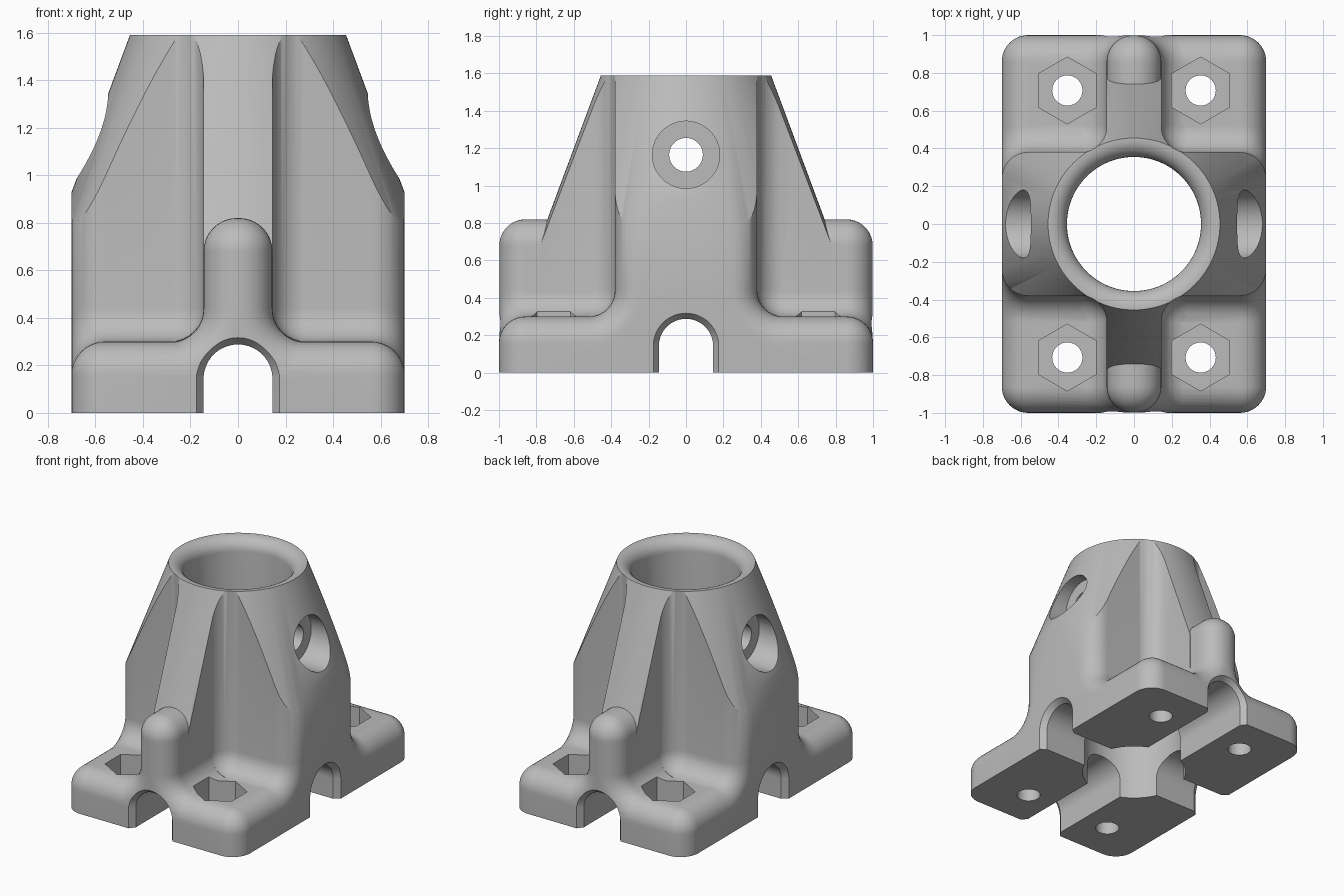
import bpy, bmesh
from math import sin, cos, pi, sqrt, radians

cube = bpy.data.objects.get("Cube")
if cube:
    bpy.data.objects.remove(cube)

R = 0.14          # common fillet radius
TOP = 1.59        # height of the socket rim

grey = bpy.data.materials.new("plain_grey")
grey.use_nodes = True
grey.diffuse_color = (0.5, 0.5, 0.5, 1)
grey.node_tree.nodes["Principled BSDF"].inputs["Base Color"].default_value = (0.5, 0.5, 0.5, 1)


def arc(cx, cy, r, start, end, n=10):
    r = max(r, 0.001)
    angles = [radians(start + (end - start) * i / n) for i in range(n + 1)]
    return [(cx + r * cos(a), cy + r * sin(a)) for a in angles]


def mirrored(half):
    return half + [(-u, v) for u, v in reversed(half)]


def place(axis, t, ring):
    """Put a flat ring at distance t along an axis."""
    if axis == "x":
        return [(t, u, v) for u, v in ring]
    if axis == "y":
        return [(u, t, v) for u, v in ring]
    return [(u, v, t) for u, v in ring]


def loft(name, axis, sections):
    """Skin closed rings, given as (distance, ring), into a capped solid."""
    bm = bmesh.new()
    rings = [[bm.verts.new(p) for p in place(axis, t, ring)] for t, ring in sections]
    n = len(rings[0])
    for a, b in zip(rings, rings[1:]):
        for i in range(n):
            j = (i + 1) % n
            bm.faces.new((a[i], a[j], b[j], b[i]))
    bm.faces.new(rings[0])
    bm.faces.new(rings[-1])
    bmesh.ops.recalc_face_normals(bm, faces=bm.faces)
    mesh = bpy.data.meshes.new(name)
    bm.to_mesh(mesh)
    bm.free()
    mesh.materials.append(grey)
    obj = bpy.data.objects.new(name, mesh)
    bpy.context.collection.objects.link(obj)
    return obj


def round_solid(name, axis, steps, centre=(0, 0), n=96, turn=0):
    """Stack circles, given as (radius, distance)."""
    return loft(name, axis, [(t, [(centre[0] + r * cos(turn + 2 * pi * i / n),
                                   centre[1] + r * sin(turn + 2 * pi * i / n))
                                  for i in range(n)]) for r, t in steps])


def rounded_sections(profile, reach, n=10):
    """Sections whose two ends shrink inward to roll the edges over."""
    rolls = [pi / 2 * i / n for i in range(n + 1)]
    ends = [(reach - R + R * sin(a), profile(R * (1 - cos(a)))) for a in rolls]
    return [(-t, ring) for t, ring in reversed(ends)] + ends


# Side profile: base step, fillet, and tall block
def block_profile(s):
    return mirrored([(1 - s, 0)] + arc(1 - R, 0.16, R - s, 0, 90)
                    + arc(0.38 + R, 0.3 + R, R + s, 270, 180) + [(0.38 - s, TOP + 0.03)])


# Front profile: low rounded rib with fillets running into the base
def rib_profile(s):
    return mirrored([(0.5, 0.01), (0.5, 0.298 - s)]
                    + arc(0.145 + R, 0.298 + R, R + s, 270, 180)
                    + arc(0.145 - R, 0.82 - R, R - s, 0, 90))


# Corner fillets between tall rib and block, curving out onto the base
def corner_ring(r):
    half = arc(0.145 + R, 0.38 + R, r * 1.01, 270, 180)
    lower = [(u, -v) for u, v in reversed(half)]
    return mirrored(lower + half)


block = loft("socket_body", "x", rounded_sections(block_profile, 0.7))
low_rib = loft("low_rib", "y", rounded_sections(rib_profile, 0.998))
heights = [R * (1 - cos(pi / 2 * i / 8)) for i in range(9)]
fillets = loft("corner_fillets", "z", [(0.29, corner_ring(0))]
               + [(0.3 + h, corner_ring(sqrt(max(0, R * R - (R - h) ** 2)))) for h in heights[1:]]
               + [(TOP + 0.04, corner_ring(R))])
w, d = 0.146, 0.775
slab = [(w, d), (-w, d), (-w, -d), (w, -d)]
tall_rib = loft("tall_rib", "z", [(0.31, slab), (TOP + 0.05, slab)])

# Cone that tapers the upper part
cone = round_solid("taper_cone", "z", [(2, -1), (2, 0.6), (0.823, 0.6), (0.455, TOP)], n=128)

# Bore with a rounded lip
lip = arc(0.445, TOP - 0.09, 0.09, 180, 90, 8)
bore = round_solid("bore_cutter", "z", [(0.355, -0.2)] + lip + [(0.445, TOP + 0.2)])

# Cross holes with counterbores on both sides
cross = round_solid("cross_hole_cutter", "x",
                    [(0.18, -1), (0.18, -0.46), (0.09, -0.46),
                     (0.09, 0.46), (0.18, 0.46), (0.18, 1)], centre=(0, 1.165), n=48)


# Arched tunnels with chamfered mouths
def arch(r):
    return [(r, -0.1)] + arc(0, 0.143, r, 0, 180, 28) + [(-r, -0.1)]


def tunnel(name, axis, reach):
    mouth = [(reach - 0.04, arch(0.145)), (reach, arch(0.175)), (reach + 0.1, arch(0.175))]
    return loft(name, axis, [(-t, ring) for t, ring in reversed(mouth)] + mouth)


cutters = [bore, cross, tunnel("side_tunnel_cutter", "x", 0.7),
           tunnel("front_tunnel_cutter", "y", 1.0)]

# Hexagonal nut pockets with bolt holes
for sx in (-1, 1):
    for sy in (-1, 1):
        c = (sx * 0.353, sy * 0.707)
        cutters.append(round_solid("nut_pocket_cutter", "z", [(0.177, 0.15), (0.177, 0.6)],
                                   c, 6, pi / 2))
        cutters.append(round_solid("bolt_hole_cutter", "z", [(0.08, -0.1), (0.08, 0.4)], c, 32))

# Combine everything into one solid
steps = [(fillets, 'UNION'), (tall_rib, 'UNION'), (cone, 'INTERSECT'), (low_rib, 'UNION')]
steps += [(c, 'DIFFERENCE') for c in cutters]
for helper, operation in steps:
    helper.hide_render = True
    mod = block.modifiers.new(helper.name, 'BOOLEAN')
    mod.object = helper
    mod.operation = operation
    mod.solver = 'EXACT'
bpy.context.view_layer.update()
result = bpy.data.meshes.new_from_object(
    block.evaluated_get(bpy.context.evaluated_depsgraph_get()))
block.modifiers.clear()
block.data = result
for helper, operation in steps:
    bpy.data.objects.remove(helper)

# One material and smooth shading with sharp edges kept
result.materials.clear()
result.materials.append(grey)
for poly in result.polygons:
    poly.material_index = 0
for obj in bpy.context.selected_objects:
    obj.select_set(False)
block.select_set(True)
bpy.context.view_layer.objects.active = block
bpy.ops.object.shade_smooth_by_angle(angle=radians(28))
